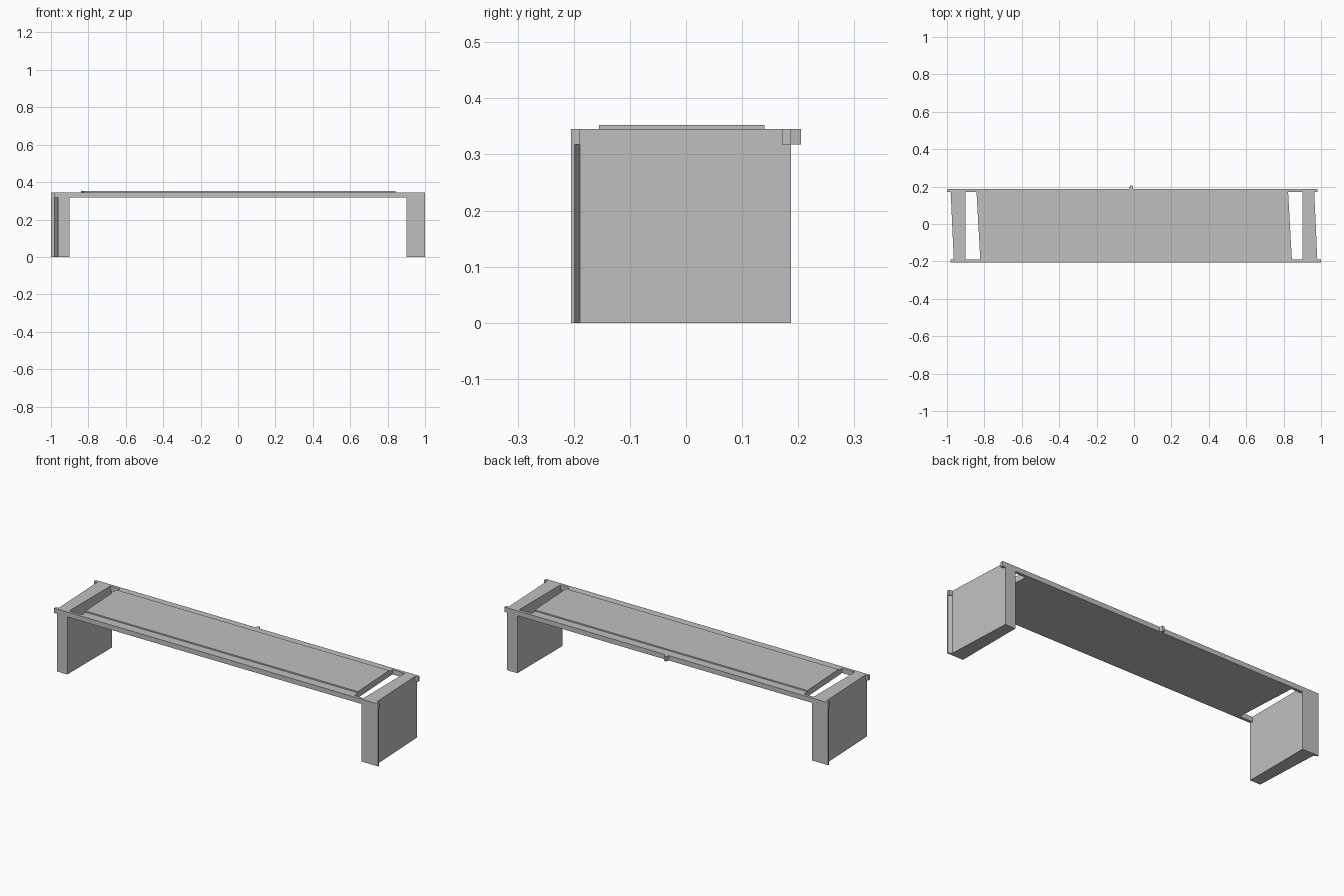
import bpy
import bmesh
from math import pi
from mathutils import Matrix

if "Cube" in bpy.data.objects:
    bpy.data.objects.remove(bpy.data.objects["Cube"])

grey = bpy.data.materials.new("plain grey")
grey.use_nodes = True
colour = (0.53, 0.53, 0.53, 1)
grey.diffuse_color = colour
grey.node_tree.nodes["Principled BSDF"].inputs["Base Color"].default_value = colour

FRONT, BACK = -0.205, 0.187
MIDDLE = (FRONT + BACK) / 2
RAIL = 0.016
UNDER, TOP = 0.318, 0.345
half_turn = Matrix.Translation((0, MIDDLE, 0)) @ Matrix.Rotation(pi, 4, "Z") @ Matrix.Translation((0, -MIDDLE, 0))


def prism(name, outline, low, high, turn=False):
    """Extrude a plan outline upwards, optionally turned to the opposite corner."""
    bm = bmesh.new()
    face = bm.faces.new([bm.verts.new((x, y, low)) for x, y in outline])
    moved = bmesh.ops.extrude_face_region(bm, geom=[face])["geom"]
    bmesh.ops.translate(bm, vec=(0, 0, high - low),
                        verts=[v for v in moved if isinstance(v, bmesh.types.BMVert)])
    if turn:
        bm.transform(half_turn)
    bmesh.ops.recalc_face_normals(bm, faces=bm.faces)
    mesh = bpy.data.meshes.new(name)
    bm.to_mesh(mesh)
    bm.free()
    mesh.materials.append(grey)
    obj = bpy.data.objects.new(name, mesh)
    bpy.context.collection.objects.link(obj)
    return obj


def slanted(front, back):
    """Plan of the table board between two depths, following its skewed ends."""
    def skew(y):
        return -0.056 * (y - MIDDLE)
    return [(-0.832 + skew(front), front), (0.834 + skew(front), front),
            (0.834 + skew(back), back), (-0.832 + skew(back), back)]


# Side legs with a chamfered lip at one outer corner
leg = [(0.90, FRONT), (1.0, FRONT), (1.0, FRONT + 0.006),
       (0.98, FRONT + RAIL), (0.963, BACK), (0.90, BACK)]
prism("left_leg", leg, 0, TOP)
prism("right_leg", leg, 0, TOP, turn=True)

# Long rails overhang the legs at both ends
rail = [(-0.98, FRONT), (1.0, FRONT), (1.0, FRONT + RAIL), (-0.98, FRONT + RAIL)]
prism("front_rail", rail, UNDER, TOP)
prism("back_rail", rail, UNDER, TOP, turn=True)

# Table board and its raised panel
prism("board", slanted(FRONT + RAIL, BACK - RAIL), UNDER, TOP)
prism("raised_panel", slanted(-0.155, 0.14), TOP, 0.352)

# Small catch on the back rail
prism("back_catch", [(-0.026, BACK), (-0.004, BACK), (-0.008, 0.205), (-0.02, 0.205)], UNDER, TOP)
